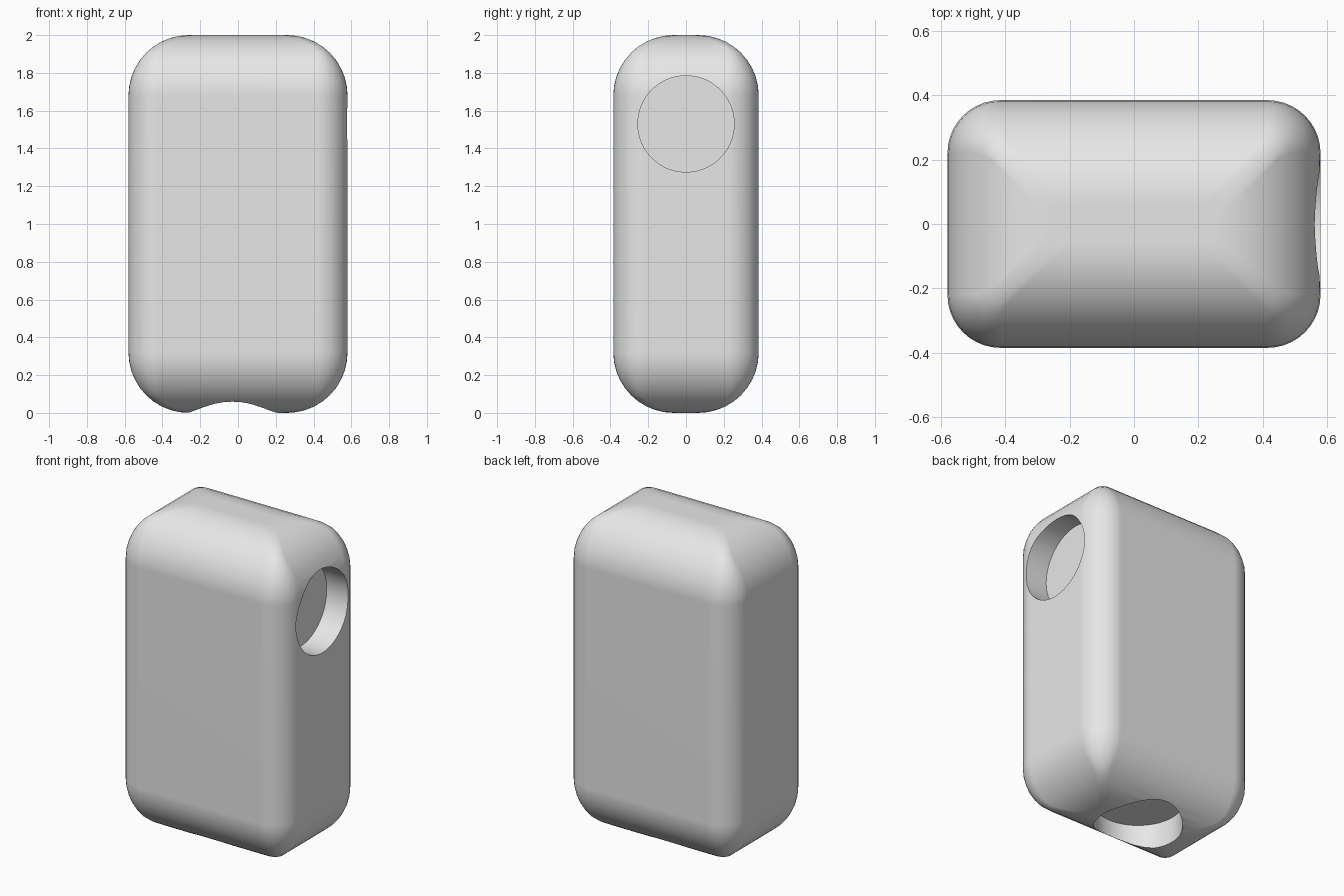
import bpy, bmesh, math
from mathutils import Matrix, Vector

cube = bpy.data.objects.get("Cube")
if cube:
    bpy.data.objects.remove(cube, do_unlink=True)

HALF_X, HALF_Y, HEIGHT = 0.58, 0.385, 2.0
END_ROUND = 0.32      # rounding of the top and bottom rims
SIDE_ROUND = 0.165    # rounding of the upright edges
STEPS = 10

grey = bpy.data.materials.new("plain_grey")
grey.use_nodes = True
grey.diffuse_color = (0.8, 0.8, 0.8, 1)
grey.node_tree.nodes["Principled BSDF"].inputs["Base Color"].default_value = (0.8, 0.8, 0.8, 1)


def make_object(name, bm):
    bmesh.ops.recalc_face_normals(bm, faces=bm.faces)
    mesh = bpy.data.meshes.new(name)
    bm.to_mesh(mesh)
    bm.free()
    mesh.materials.append(grey)
    obj = bpy.data.objects.new(name, mesh)
    bpy.context.collection.objects.link(obj)
    return obj


def rounded_ring(bm, inset, z):
    """One rounded-rectangle ring of the casing."""
    r = max(SIDE_ROUND - inset, 0.05)
    cx, cy = HALF_X - inset - r, HALF_Y - inset - r
    ring = []
    for corner, (sx, sy) in enumerate(((1, 1), (-1, 1), (-1, -1), (1, -1))):
        for i in range(STEPS + 1):
            a = math.pi / 2 * (corner + i / STEPS)
            ring.append(bm.verts.new((sx * cx + r * math.cos(a), sy * cy + r * math.sin(a), z)))
    return ring


def round_hole(target, rim, direction, radius, depth):
    """Cut a flat-bottomed round pocket, starting just outside the surface."""
    axis = Vector(direction)
    length = depth + 0.1
    bm = bmesh.new()
    place = Matrix.Translation(Vector(rim) + axis * (length / 2 - depth))
    turn = axis.to_track_quat('Z', 'Y').to_matrix().to_4x4()
    bmesh.ops.create_cone(bm, cap_ends=True, segments=64, radius1=radius, radius2=radius,
                          depth=length, matrix=place @ turn)
    cutter = make_object("hole_cutter", bm)
    cutter.hide_render = True
    mod = target.modifiers.new("hole", 'BOOLEAN')
    mod.operation, mod.solver, mod.object = 'DIFFERENCE', 'EXACT', cutter
    bpy.context.view_layer.objects.active = target
    bpy.ops.object.modifier_apply(modifier=mod.name)
    bpy.data.objects.remove(cutter, do_unlink=True)


# Casing: rings from the bottom rim up to the top rim
bm = bmesh.new()
arc = [(END_ROUND * (1 - math.sin(a)), END_ROUND * (1 - math.cos(a)))
       for a in (math.pi / 2 * i / STEPS for i in range(STEPS + 1))]
levels = arc + [(inset, HEIGHT - z) for inset, z in reversed(arc)]
rings = [rounded_ring(bm, inset, z) for inset, z in levels]
for low, high in zip(rings, rings[1:]):
    for i in range(len(low)):
        j = (i + 1) % len(low)
        bm.faces.new((low[i], low[j], high[j], high[i]))
bm.faces.new(rings[0])
bm.faces.new(rings[-1])
casing = make_object("casing", bm)

# Pockets in the left side and the underside
round_hole(casing, (HALF_X, 0, 1.53), (1, 0, 0), 0.255, 0.15)
round_hole(casing, (-0.03, 0, 0), (0, 0, -1), 0.25, 0.16)

# Smooth shading with crisp pocket rims and flat sides
bpy.ops.object.select_all(action='DESELECT')
casing.select_set(True)
bpy.context.view_layer.objects.active = casing
bpy.ops.object.shade_smooth_by_angle(angle=math.radians(35))
weighted = casing.modifiers.new("flat_sides", 'WEIGHTED_NORMAL')
weighted.keep_sharp = True
